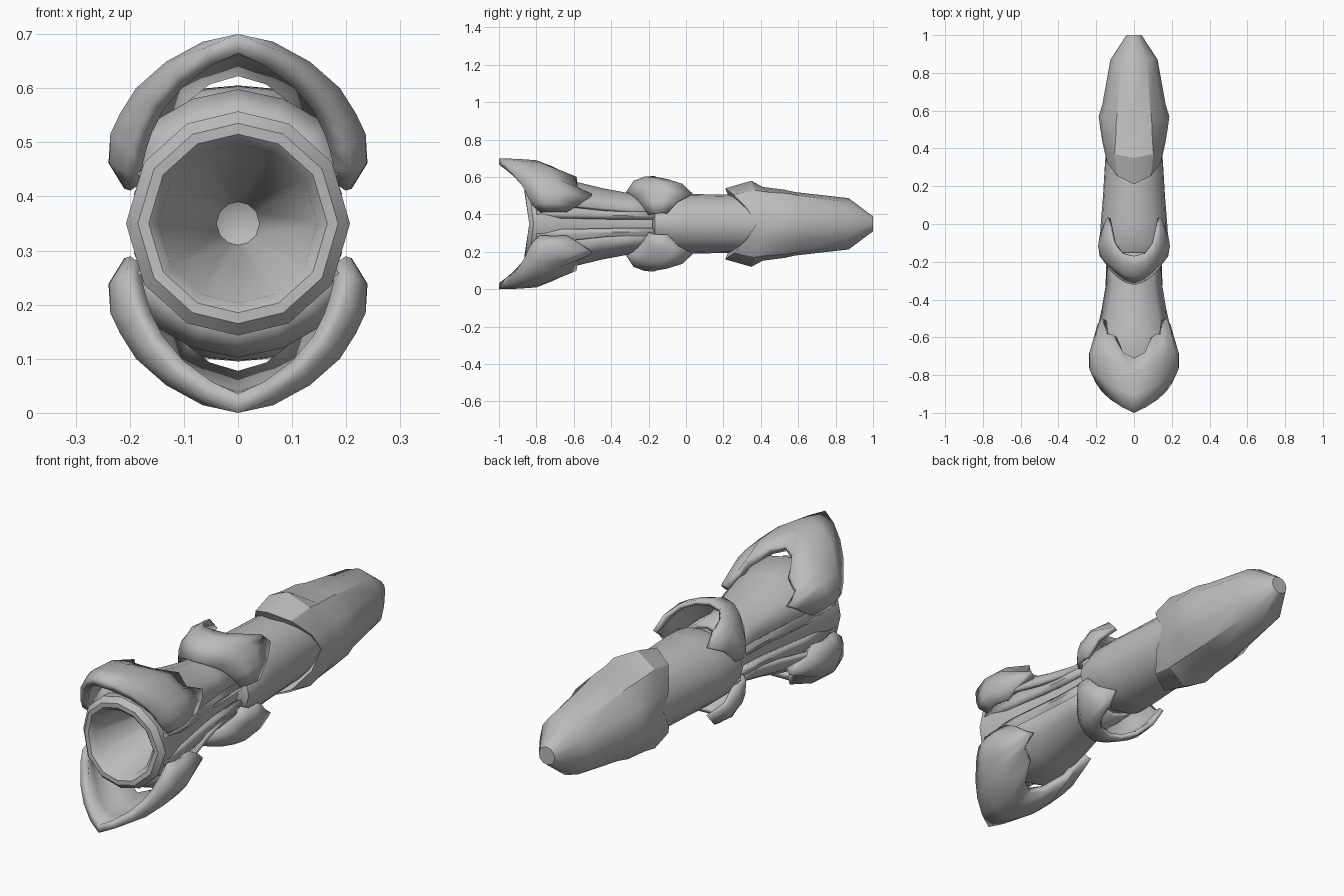
import bpy, bmesh, math

cube = bpy.data.objects.get("Cube")
if cube:
    bpy.data.objects.remove(cube, do_unlink=True)

AXIS_Z = 0.35

grey = bpy.data.materials.new("plain_grey")
grey.use_nodes = True
COLOUR = (0.5, 0.5, 0.5, 1)
grey.diffuse_color = COLOUR
grey.node_tree.nodes["Principled BSDF"].inputs["Base Color"].default_value = COLOUR


def patch(name, rows, thickness=0.0, cap=False, sharp=40):
    """Skin (angle, [(y, radius), ...]) rows around the long axis, then mirror in x and z."""
    bm = bmesh.new()
    grid = []
    for deg, stations in rows:
        a = math.radians(deg)
        grid.append([bm.verts.new((r * math.sin(a), y, r * math.cos(a)))
                     for y, r in stations])
    for r0, r1 in zip(grid, grid[1:]):
        for j in range(len(r0) - 1):
            bm.faces.new((r0[j], r1[j], r1[j + 1], r0[j + 1]))
    if cap:  # close the far end of the quarter with a wedge to the axis
        hub = bm.verts.new((0, rows[0][1][-1][0], 0))
        for r0, r1 in zip(grid, grid[1:]):
            bm.faces.new((r0[-1], r1[-1], hub))
    bmesh.ops.remove_doubles(bm, verts=bm.verts, dist=0.0005)
    mesh = bpy.data.meshes.new(name)
    bm.to_mesh(mesh)
    bm.free()
    mesh.materials.append(grey)
    obj = bpy.data.objects.new(name, mesh)
    obj.location.z = AXIS_Z
    bpy.context.collection.objects.link(obj)
    mirror = obj.modifiers.new("mirror", 'MIRROR')
    mirror.use_axis = (True, False, True)
    mirror.merge_threshold = 0.001
    if thickness:
        solid = obj.modifiers.new("thickness", 'SOLIDIFY')
        solid.thickness = thickness
        solid.offset = -1
    bpy.ops.object.select_all(action='DESELECT')
    obj.select_set(True)
    bpy.context.view_layer.objects.active = obj
    bpy.ops.object.shade_smooth_by_angle(angle=math.radians(sharp))
    return obj


# Barrel: tapering bore, rounded lip that reaches forward at top and bottom, waisted outside
def barrel_profile(deg):
    lean = 0.025 * math.cos(math.radians(deg))
    return [(-0.27, 0), (-0.29, 0.04), (-0.82 - lean, 0.147), (-0.838 - lean, 0.165),
            (-0.838 - lean, 0.185), (-0.815 - lean, 0.207), (-0.76, 0.205), (-0.6, 0.175),
            (-0.4, 0.14), (-0.17, 0.125), (0.0, 0.12)]


patch("barrel", [(d, barrel_profile(d)) for d in (0, 27, 57, 90)])

# Neck: side strakes under a wider upper and lower cover
strake = [(-0.8, 0.2), (-0.6, 0.19), (-0.5, 0.177), (-0.35, 0.158), (-0.15, 0.15)]
patch("neck_strake", [(45, strake), (60, strake),
                      (74, strake), (81, [(y, r - 0.012) for y, r in strake])], 0.025)
cover = [(-0.8, 0.205), (-0.72, 0.245), (-0.58, 0.22), (-0.45, 0.188), (-0.3, 0.16), (-0.15, 0.155)]
patch("neck_cover", [(d, [(y, r + k) for y, r in cover])
                     for d, k in ((0, 0.003), (20, 0.0), (40, 0.0), (64, 0.002))], 0.02)

# Front hoods: pointed tip forward, hooked corners behind
patch("front_hood", [
    (0, [(-1.0, 0.35), (-0.9, 0.347), (-0.8, 0.34), (-0.71, 0.305)]),
    (11, [(-0.97, 0.33), (-0.88, 0.342), (-0.77, 0.33), (-0.68, 0.295)]),
    (24, [(-0.93, 0.305), (-0.85, 0.327), (-0.72, 0.32), (-0.585, 0.275)]),
    (37, [(-0.89, 0.28), (-0.8, 0.313), (-0.7, 0.305), (-0.58, 0.245)]),
    (47, [(-0.86, 0.26), (-0.78, 0.298), (-0.68, 0.295), (-0.5, 0.235)]),
    (55, [(-0.845, 0.245), (-0.77, 0.288), (-0.68, 0.288), (-0.53, 0.235)]),
    (65, [(-0.82, 0.23), (-0.76, 0.262), (-0.69, 0.264), (-0.58, 0.225)]),
    (73, [(-0.78, 0.208), (-0.74, 0.218), (-0.69, 0.22), (-0.64, 0.21)]),
], 0.035)

# Middle hoods: smaller repeat of the same shape
patch("middle_hood", [
    (0, [(-0.32, 0.17), (-0.28, 0.23), (-0.22, 0.253), (-0.17, 0.255)]),
    (14, [(-0.31, 0.17), (-0.265, 0.23), (-0.2, 0.254), (-0.155, 0.257)]),
    (24, [(-0.295, 0.17), (-0.24, 0.232), (-0.17, 0.258), (-0.1, 0.262)]),
    (31, [(-0.28, 0.17), (-0.22, 0.232), (-0.14, 0.26), (-0.02, 0.25)]),
    (41, [(-0.26, 0.17), (-0.19, 0.23), (-0.1, 0.25), (0.035, 0.215)]),
    (56, [(-0.23, 0.165), (-0.18, 0.21), (-0.12, 0.23), (-0.04, 0.215)]),
    (73, [(-0.2, 0.16), (-0.17, 0.19), (-0.13, 0.196), (-0.1, 0.19)]),
], 0.02)


# Middle body: blunt front, oval section
body = [(-0.18, 0.14, 0.08), (-0.165, 0.17, 0.12), (-0.1, 0.182, 0.157), (0, 0.176, 0.16),
        (0.15, 0.164, 0.157), (0.3, 0.155, 0.155), (0.45, 0.145, 0.15)]


def oval(deg, rx, rz):
    a = math.radians(deg)
    return 1 / math.hypot(math.sin(a) / rx, math.cos(a) / rz)


patch("middle_body", [(d, [(-0.18, 0)] + [(y, oval(d, rx, rz)) for y, rx, rz in body])
                      for d in (0, 20, 40, 58, 75, 90)])

# Rear nose: swept leading edge over the body, ridges along top and sides, blunt tip
patch("rear_nose", [
    (0, [(0.23, 0.14), (0.21, 0.19), (0.35, 0.23), (0.41, 0.197), (0.53, 0.182),
         (0.58, 0.17), (0.87, 0.137), (1.0, 0.04)]),
    (30, [(0.27, 0.14), (0.255, 0.18), (0.37, 0.206), (0.44, 0.195), (0.55, 0.187),
          (0.61, 0.172), (0.87, 0.134), (1.0, 0.04)]),
    (60, [(0.33, 0.14), (0.325, 0.165), (0.4, 0.176), (0.48, 0.182), (0.56, 0.186),
          (0.62, 0.168), (0.87, 0.128), (1.0, 0.04)]),
    (90, [(0.385, 0.13), (0.38, 0.154), (0.43, 0.166), (0.5, 0.178), (0.57, 0.187),
          (0.63, 0.168), (0.87, 0.125), (1.0, 0.04)]),
], cap=True, sharp=30)
